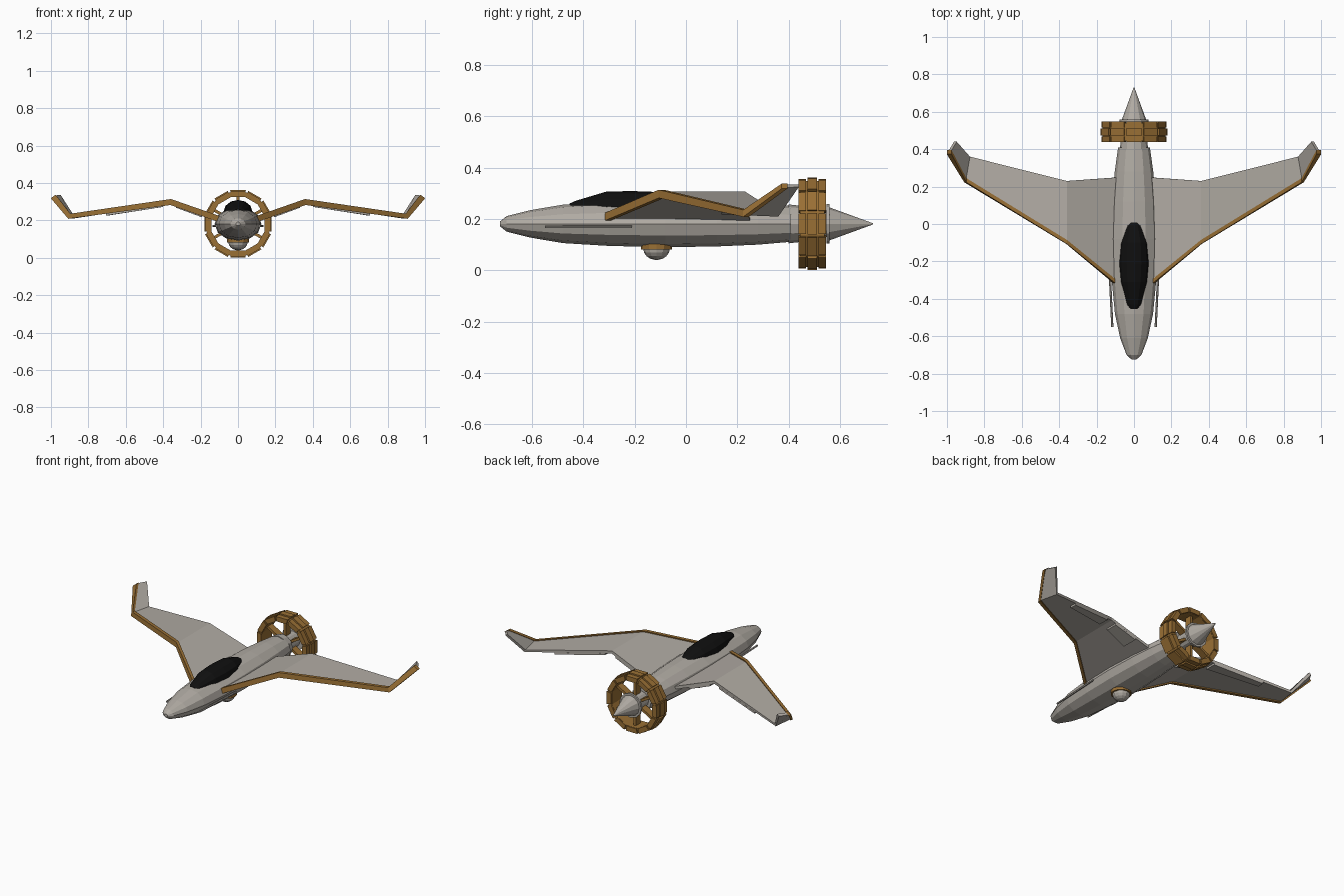
import bpy, math
from mathutils import Vector

cube = bpy.data.objects.get("Cube")
if cube:
    bpy.data.objects.remove(cube, do_unlink=True)

AXIS_Z = 0.181  # height of the fuselage axis


def material(name, rgb):
    m = bpy.data.materials.new(name)
    m.use_nodes = True
    m.diffuse_color = (*rgb, 1)
    bsdf = next(n for n in m.node_tree.nodes if n.type == 'BSDF_PRINCIPLED')
    bsdf.inputs["Base Color"].default_value = (*rgb, 1)
    bsdf.inputs["Roughness"].default_value = 0.7
    return m


GREY = material("warm grey hull", (0.44, 0.41, 0.37))
BROWN = material("bronze trim", (0.32, 0.16, 0.035))
BLACK = material("black glass", (0.005, 0.005, 0.005))


def loft(name, rings, mat, mirror=False, closed=False):
    """Skin a row of equal-sized rings, capping the ends unless closed."""
    n = len(rings[0])
    verts = [v for ring in rings for v in ring]
    rows = len(rings)
    faces = []
    for r in range(rows if closed else rows - 1):
        a, b = r * n, ((r + 1) % rows) * n
        faces += [(a + i, a + (i + 1) % n, b + (i + 1) % n, b + i) for i in range(n)]
    if not closed:
        faces += [tuple(range(n)), tuple(range((rows - 1) * n, rows * n))]
    mesh = bpy.data.meshes.new(name)
    mesh.from_pydata(verts, [], faces)
    mesh.materials.append(mat)
    ob = bpy.data.objects.new(name, mesh)
    bpy.context.collection.objects.link(ob)
    fix_normals(mesh)
    if mirror:
        ob.modifiers.new("Mirror", 'MIRROR')
    return ob


def fix_normals(mesh):
    import bmesh
    bm = bmesh.new()
    bm.from_mesh(mesh)
    bmesh.ops.remove_doubles(bm, verts=bm.verts, dist=0.0001)
    bmesh.ops.recalc_face_normals(bm, faces=bm.faces)
    bm.to_mesh(mesh)
    bm.free()


def oval(y, rx, rz, cz=AXIS_Z, sides=12, turn=0.0):
    angles = [math.tau * (i + turn) / sides for i in range(sides)]
    return [(rx * math.cos(a), y, cz + rz * math.sin(a)) for a in angles]


def disc(z, r, cy, sides=12):
    angles = [math.tau * i / sides for i in range(sides)]
    return [(r * math.cos(a), cy + r * math.sin(a), z) for a in angles]


# Fuselage: (y, half width, half height)
hull = [(-0.725, 0.012, 0.01), (-0.70, 0.04, 0.03), (-0.61, 0.074, 0.053),
        (-0.48, 0.102, 0.075), (-0.30, 0.119, 0.086), (-0.08, 0.125, 0.091),
        (0.12, 0.117, 0.088), (0.28, 0.103, 0.081), (0.41, 0.085, 0.07)]
loft("fuselage", [oval(*s) for s in hull], GREY)

# Engine section and tail cone
loft("engine_collar", [oval(0.40, 0.076, 0.076), oval(0.45, 0.07, 0.07)], GREY)
loft("engine_shaft", [oval(0.44, 0.052, 0.052), oval(0.55, 0.052, 0.052)], GREY)
loft("cone_flange", [oval(0.548, 0.077, 0.077), oval(0.56, 0.077, 0.077)], GREY)
loft("tail_cone", [oval(0.555, 0.066, 0.066), oval(0.73, 0.002, 0.002)], GREY)

# Canopy: (y, half width, height of crown above its base)
glass = [(-0.455, 0.022, 0.015), (-0.43, 0.04, 0.026), (-0.31, 0.07, 0.062),
         (-0.21, 0.078, 0.064), (-0.10, 0.071, 0.06), (-0.01, 0.042, 0.035),
         (0.02, 0.02, 0.02)]
loft("canopy", [oval(y, w, h, 0.245) for y, w, h in glass], BLACK)

# Wing stations: leading edge, trailing edge, upward direction of the skin
stations = [((0.08, -0.325, 0.20), (0.08, 0.25, 0.195), (-0.36, 0, 0.93)),
            ((0.36, -0.095, 0.298), (0.36, 0.23, 0.298), (-0.1, 0, 1)),
            ((0.902, 0.235, 0.222), (0.88, 0.36, 0.217), (-0.35, 0, 0.85)),
            ((0.988, 0.385, 0.328), (0.955, 0.44, 0.33), (-0.8, 0, 0.6))]


def slab_section(front, back, up, half):
    f, b, u = Vector(front), Vector(back), Vector(up) * half
    return [f + u, b + u, b - u, f - u]


loft("wings", [slab_section(f, b, u, 0.009) for f, b, u in stations], GREY, mirror=True)

# Leading edge strips
trim = []
for f, b, u in stations:
    f = Vector(f)
    trim.append(slab_section(f - Vector((0, 0.012, 0)), f + Vector((0, 0.010, 0)), u, 0.016))
loft("leading_edge_strips", trim, BROWN, mirror=True)


# Flaps slung just under the trailing edge of each wing panel
def flap(name, inner, outer, start, end):
    rings = []
    for t in (start, end):
        back = Vector(inner[1]).lerp(Vector(outer[1]), t)
        front = back.lerp(Vector(inner[0]).lerp(Vector(outer[0]), t), 0.22)
        drop = Vector((0, 0, 0.014))
        rings.append(slab_section(front - drop, back - drop, (0, 0, 1), 0.006))
    loft(name, rings, GREY, mirror=True)


flap("inner_flaps", stations[0], stations[1], 0.4, 0.9)
flap("outer_flaps", stations[1], stations[2], 0.08, 0.66)

# Gun barrels along the nose
barrel = []
for x, y in ((0.116, -0.55), (0.132, -0.21)):
    barrel.append([(x + px, y, 0.17 + pz) for px, _, pz in oval(0, 0.006, 0.006, 0, 6)])
loft("gun_barrels", barrel, GREY, mirror=True)

# Belly turret
loft("turret_mount", [disc(0.115, 0.06, -0.115), disc(0.082, 0.06, -0.115)], BROWN)
dome = []
for i in range(5):
    a = math.radians(i * 21)
    dome.append(disc(0.085 - 0.045 * math.sin(a), 0.052 * math.cos(a), -0.115))
loft("turret_dome", dome, GREY)

# Propulsion ring: a hoop carrying three rows of plates
hoop = [oval(y, r, r, turn=0.5) for y, r in
        ((0.445, 0.148), (0.445, 0.174), (0.54, 0.174), (0.54, 0.148))]
loft("ring_hoop", hoop, BROWN, closed=True)


def ring_point(angle, radius, y):
    return (radius * math.cos(angle), y, AXIS_Z + radius * math.sin(angle))


rows = [(0.438, 0.469, 0.179), (0.474, 0.511, 0.185), (0.516, 0.547, 0.179)]
half = math.radians(13)
for k in range(12):
    a = math.tau * k / 12
    for y0, y1, outer in rows:
        section = [[ring_point(a - half, 0.148, y), ring_point(a + half, 0.148, y),
                    ring_point(a + half, outer, y), ring_point(a - half, outer, y)]
                   for y in (y0, y1)]
        loft("ring_plate", section, BROWN)

# Spokes joining the shaft to the ring
for k in range(6):
    a = math.tau * (k + 0.5) / 6
    side = Vector((-math.sin(a), 0, math.cos(a))) * 0.008
    spoke = []
    for r in (0.045, 0.155):
        spoke.append([Vector(ring_point(a, r, y)) + side * s
                      for y, s in ((0.47, -1), (0.47, 1), (0.515, 1), (0.515, -1))])
    loft("ring_spoke", spoke, BROWN)
